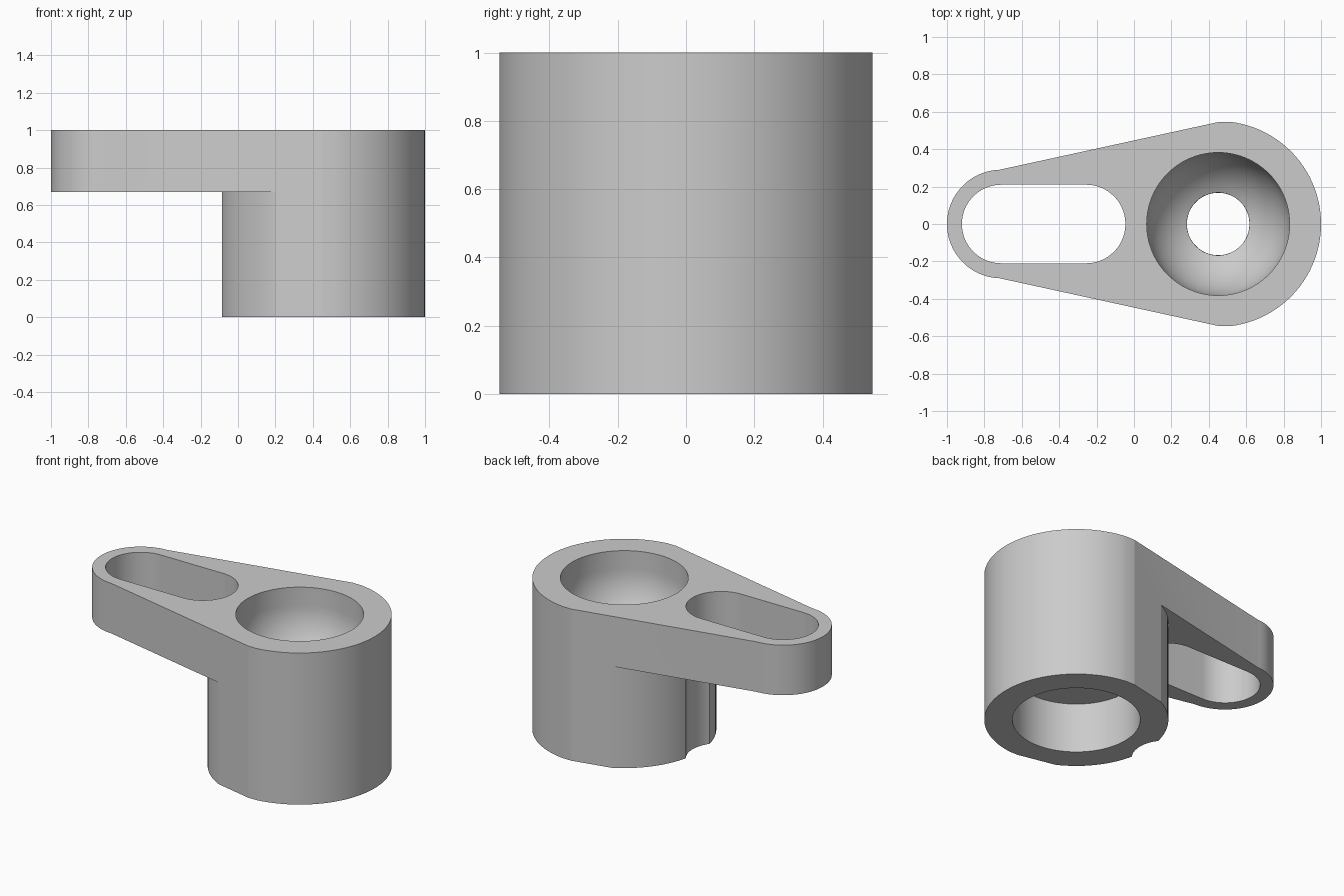
import bpy, bmesh
from math import sin, cos, pi, radians

if "Cube" in bpy.data.objects:
    bpy.data.objects.remove(bpy.data.objects["Cube"], do_unlink=True)

BODY_X, BODY_R = 0.45, 0.55
SLOT_X, SLOT_R = -0.71, 0.21
ARM_Z = 0.67

grey = bpy.data.materials.new("plain grey")
grey.use_nodes = True
grey.diffuse_color = (0.6, 0.6, 0.6, 1)
grey.node_tree.nodes["Principled BSDF"].inputs["Base Color"].default_value = (0.6, 0.6, 0.6, 1)


def arc(cx, r, start, end, steps=48):
    angles = [radians(start + (end - start) * i / steps) for i in range(steps + 1)]
    return [(cx + r * cos(a), r * sin(a)) for a in angles]


def make_object(name, bm):
    bmesh.ops.recalc_face_normals(bm, faces=bm.faces)
    mesh = bpy.data.meshes.new(name)
    bm.to_mesh(mesh)
    bm.free()
    mesh.materials.append(grey)
    obj = bpy.data.objects.new(name, mesh)
    bpy.context.collection.objects.link(obj)
    return obj


def prism(name, outline, z0, z1):
    bm = bmesh.new()
    face = bm.faces.new([bm.verts.new((x, y, z0)) for x, y in outline])
    top = bmesh.ops.extrude_face_region(bm, geom=[face])["geom"]
    verts = [v for v in top if isinstance(v, bmesh.types.BMVert)]
    bmesh.ops.translate(bm, verts=verts, vec=(0, 0, z1 - z0))
    return make_object(name, bm)


def lathe(name, profile, cx, steps=96):
    bm = bmesh.new()
    verts = [bm.verts.new((cx + r, 0, z)) for r, z in profile]
    edges = [bm.edges.new(pair) for pair in zip(verts, verts[1:])]
    bmesh.ops.spin(bm, geom=verts + edges, cent=(cx, 0, 0), axis=(0, 0, 1),
                   angle=2 * pi, steps=steps, use_duplicate=False)
    bmesh.ops.remove_doubles(bm, verts=bm.verts, dist=0.0005)
    return make_object(name, bm)


# Tapered bracket: large round end, straight flanks, small round end
outline = (arc(BODY_X, BODY_R, -83, 83)
           + [(0.455, 0.546)] + arc(SLOT_X, 0.29, 92, 268) + [(0.455, -0.546)])
bracket = prism("bracket_body", outline, 0, 1)

# Space under the arm, leaving a round column
under_arm = prism("under_arm_cutter",
                  arc(BODY_X, BODY_R, 90, 270) + [(-1.3, -BODY_R), (-1.3, BODY_R)],
                  -0.1, ARM_Z)

# Long slot, which also notches the column
slot = prism("slot_cutter",
             arc(-0.256, SLOT_R, -90, 90) + arc(SLOT_X, SLOT_R, 90, 270), -0.2, 1.2)

# Lower bore, through hole and ball-shaped upper pocket
BORE_R, HOLE_R, BALL_Z = 0.382, 0.167, 0.88
hole_angle = 64
bowl = [(BORE_R * cos(radians(a)), BALL_Z - BORE_R * sin(radians(a)))
        for a in [hole_angle * (1 - i / 14) for i in range(15)]]
bore = lathe("bore_cutter",
             [(0, -0.2), (BORE_R, -0.2), (BORE_R, 0.33), (HOLE_R, 0.33)]
             + bowl + [(BORE_R, 1.2), (0, 1.2)], BODY_X)

# Cut, then remove the cutters
bpy.context.view_layer.objects.active = bracket
for cutter in (under_arm, slot, bore):
    mod = bracket.modifiers.new(cutter.name, "BOOLEAN")
    mod.operation = "DIFFERENCE"
    mod.solver = "EXACT"
    mod.object = cutter
    cutter.hide_render = True
    bpy.ops.object.modifier_apply(modifier=mod.name)
    bpy.data.objects.remove(cutter, do_unlink=True)

bpy.ops.object.select_all(action="DESELECT")
bracket.select_set(True)
bpy.ops.object.shade_smooth_by_angle(angle=radians(10))
